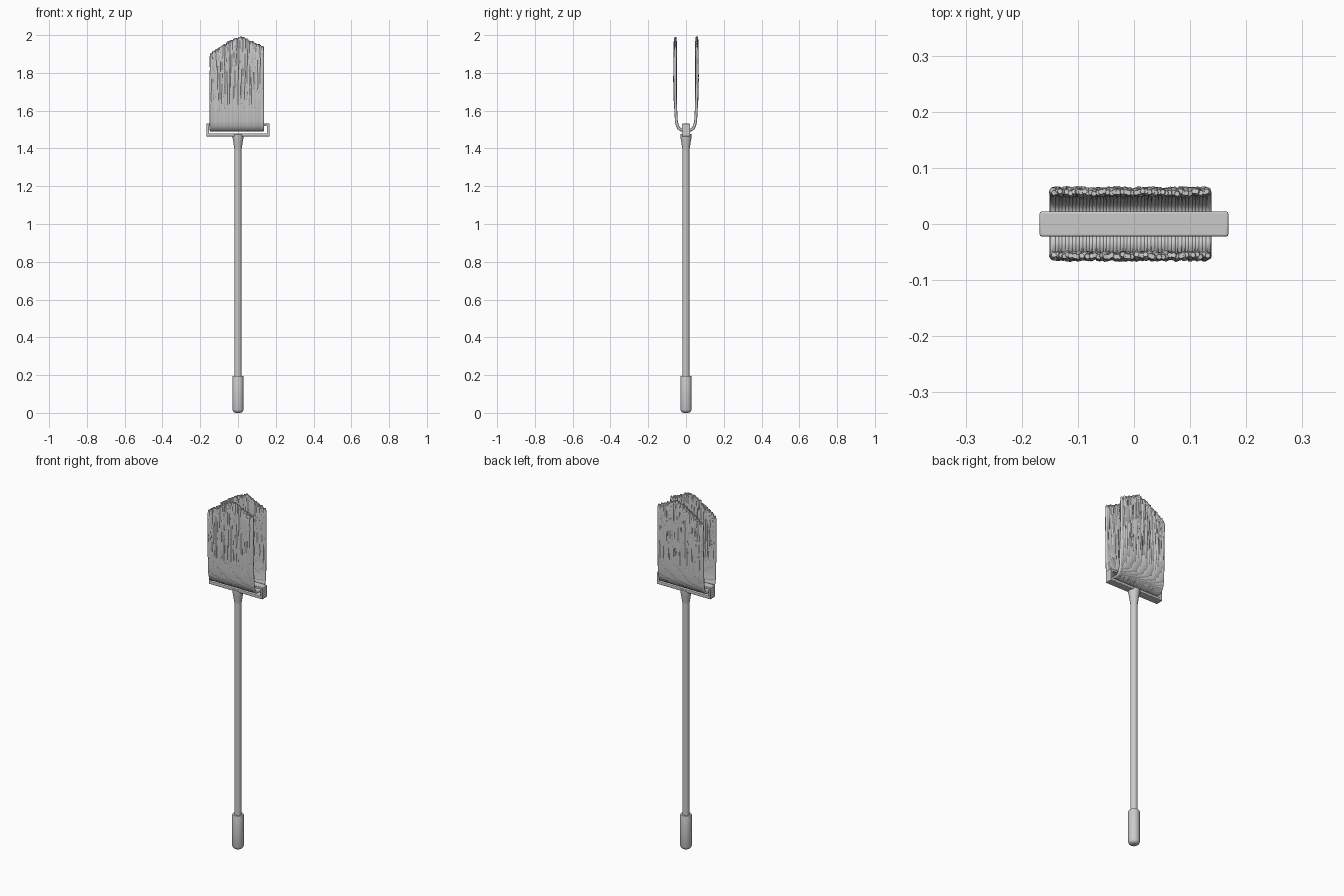
import bpy, bmesh, math, random

if "Cube" in bpy.data.objects:
    bpy.data.objects.remove(bpy.data.objects["Cube"])
random.seed(4)


def finish(obj, angle=35):
    bpy.ops.object.select_all(action='DESELECT')
    obj.select_set(True)
    bpy.context.view_layer.objects.active = obj
    bpy.ops.object.shade_smooth_by_angle(angle=math.radians(angle))


def lathe(name, profile, n=24):
    # closed solid of revolution about z from (radius, z) pairs
    bm = bmesh.new()
    rings = [[bm.verts.new((r * math.cos(2 * math.pi * i / n),
                            r * math.sin(2 * math.pi * i / n), z))
              for i in range(n)] for r, z in profile]
    for a, b in zip(rings, rings[1:]):
        for i in range(n):
            j = (i + 1) % n
            bm.faces.new((a[i], a[j], b[j], b[i]))
    bm.faces.new(rings[0][::-1])
    bm.faces.new(rings[-1])
    me = bpy.data.meshes.new(name)
    bm.to_mesh(me)
    bm.free()
    obj = bpy.data.objects.new(name, me)
    bpy.context.collection.objects.link(obj)
    finish(obj)
    return obj


# Handle, rubber grip and flared collar
lathe("handle", [(0.0185, 0.18), (0.0185, 1.42)])
lathe("grip", [(0.012, 0), (0.021, 0.003), (0.027, 0.009), (0.03, 0.018),
               (0.03, 0.188), (0.028, 0.194), (0.018, 0.195)])
lathe("collar", [(0.019, 1.395), (0.021, 1.41), (0.025, 1.435),
                 (0.029, 1.457), (0.03, 1.474), (0.026, 1.477)])

# Rectangular clamp frame: outer loop minus inner loop, extruded in y
outer = [(-0.168, 1.464), (0.168, 1.464), (0.168, 1.531), (-0.168, 1.531)]
inner = [(-0.154, 1.479), (0.154, 1.479), (0.154, 1.518), (-0.154, 1.518)]
bm = bmesh.new()
o = [bm.verts.new((x, -0.022, z)) for x, z in outer]
i_ = [bm.verts.new((x, -0.022, z)) for x, z in inner]
for k in range(4):
    j = (k + 1) % 4
    bm.faces.new((o[k], o[j], i_[j], i_[k]))
ext = bmesh.ops.extrude_face_region(bm, geom=bm.faces[:])
bmesh.ops.translate(bm, vec=(0, 0.044, 0),
                    verts=[v for v in ext["geom"] if isinstance(v, bmesh.types.BMVert)])
bmesh.ops.recalc_face_normals(bm, faces=bm.faces)
me = bpy.data.meshes.new("clamp_frame")
bm.to_mesh(me)
bm.free()
frame = bpy.data.objects.new("clamp_frame", me)
bpy.context.collection.objects.link(frame)
bev = frame.modifiers.new("Bevel", 'BEVEL')
bev.width, bev.segments = 0.003, 2
finish(frame)


def top_height(x):
    # outline of the strand tips: rounded peak, lower on the left
    slope = 0.72 if x < 0 else 0.5
    return 2.015 - slope * math.sqrt(x * x + 0.0009)


# Mop strands: U-shaped cords threaded through the frame opening
cu = bpy.data.curves.new("mop_strands", 'CURVE')
cu.dimensions = '3D'
cu.bevel_depth = 0.0075
cu.bevel_resolution = 2
cu.use_fill_caps = True
half = [(0.012, 1.497), (0.026, 1.498), (0.038, 1.506), (0.046, 1.522),
        (0.051, 1.545), (0.054, 1.60)]
COUNT = 46
for s in range(COUNT):
    x0 = -0.143 + 0.274 * s / (COUNT - 1)
    paths = []
    for side in (-1, 1):
        tip = top_height(x0) - random.uniform(0.004, 0.014)
        pts = [(x0, side * y, z) for y, z in half]
        for t in (0.25, 0.5, 0.75, 0.93, 1.0):
            y = 0.056 + 0.002 * math.sin(3 * t) + random.uniform(-0.0025, 0.0025)
            pts.append((x0 + random.uniform(-0.0015, 0.0015), side * y,
                        1.60 + t * (tip - 1.60)))
        paths.append(pts)
    full = paths[0][::-1] + paths[1]
    sp = cu.splines.new('POLY')
    sp.points.add(len(full) - 1)
    last = len(full) - 1
    for k, (p, c) in enumerate(zip(sp.points, full)):
        p.co = (*c, 1)
        p.radius = 0.6 if k in (0, last) else 1.0
strands = bpy.data.objects.new("mop_strands", cu)
bpy.context.collection.objects.link(strands)
bpy.ops.object.select_all(action='DESELECT')
strands.select_set(True)
bpy.context.view_layer.objects.active = strands
bpy.ops.object.convert(target='MESH')
finish(bpy.context.view_layer.objects.active, 50)
